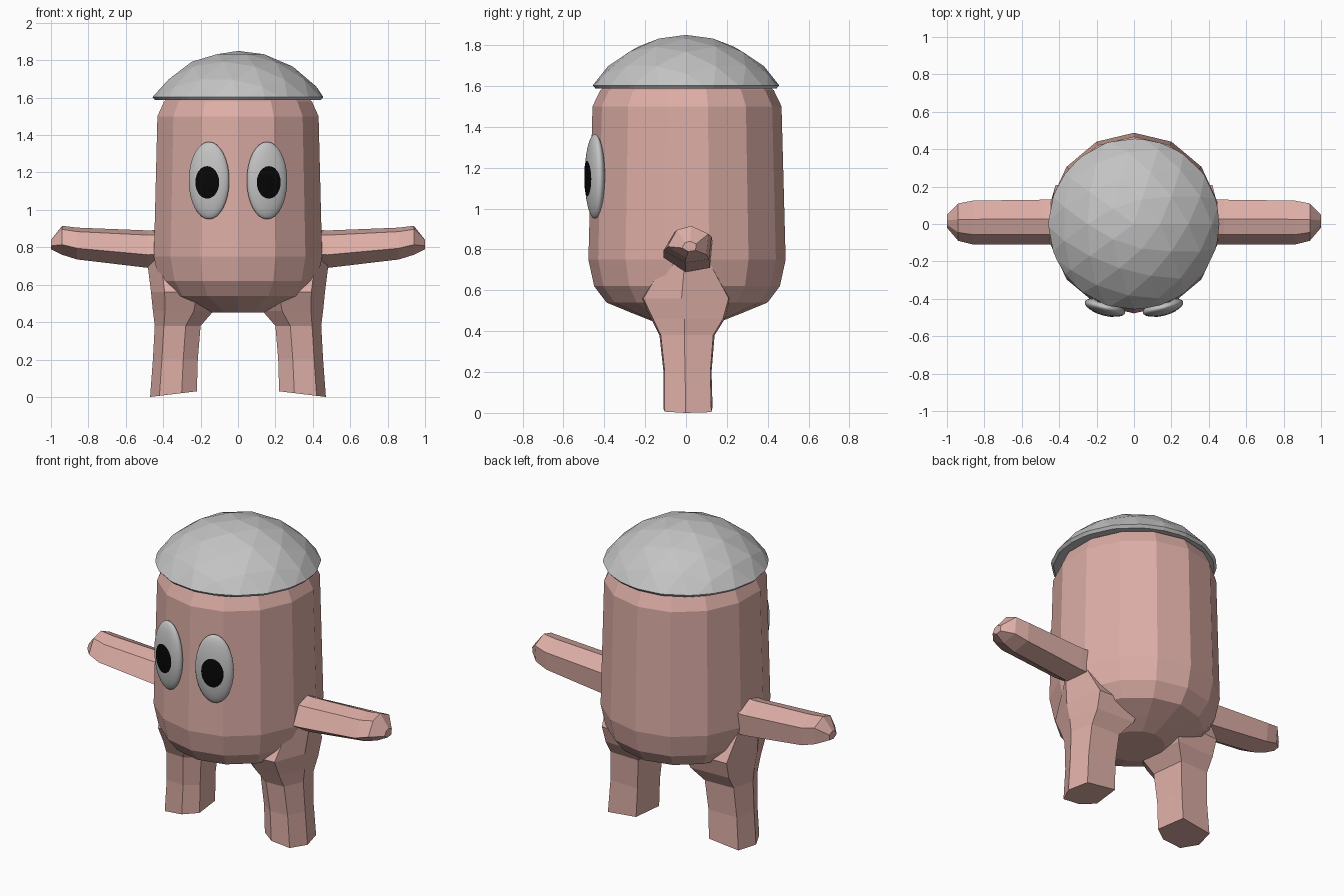
import bpy, bmesh, math
from mathutils import Vector, Matrix

if "Cube" in bpy.data.objects:
    bpy.data.objects.remove(bpy.data.objects["Cube"])


def material(name, rgb):
    m = bpy.data.materials.new(name)
    m.diffuse_color = (*rgb, 1)
    m.use_nodes = True
    m.node_tree.nodes["Principled BSDF"].inputs["Base Color"].default_value = m.diffuse_color
    return m


PINK = material("dusty pink", (0.72, 0.42, 0.38))
GREY = material("light grey", (0.55, 0.55, 0.55))
BLACK = material("black", (0.002, 0.002, 0.002))


def finish(bm, name, mat):
    bmesh.ops.recalc_face_normals(bm, faces=bm.faces)
    me = bpy.data.meshes.new(name)
    bm.to_mesh(me)
    bm.free()
    me.materials.append(mat)
    ob = bpy.data.objects.new(name, me)
    bpy.context.collection.objects.link(ob)
    return ob


def loft(name, rings, mat):
    """Closed skin through rings of points."""
    bm = bmesh.new()
    loops = [[bm.verts.new(p) for p in r] for r in rings]
    n = len(loops[0])
    for a, b in zip(loops, loops[1:]):
        for i in range(n):
            j = (i + 1) % n
            bm.faces.new((a[i], a[j], b[j], b[i]))
    bm.faces.new(loops[0])
    bm.faces.new(loops[-1])
    return finish(bm, name, mat)


def circle(n, phase=0.0):
    return [(math.cos(2 * math.pi * (i + phase) / n),
             math.sin(2 * math.pi * (i + phase) / n)) for i in range(n)]


# Body: faceted barrel (height, radius)
profile = [(0.45, 0.17), (0.49, 0.27), (0.54, 0.39), (0.62, 0.45), (0.75, 0.478),
           (1.5, 0.458), (1.58, 0.42), (1.63, 0.35)]
body = loft("body", [[(0.965 * r * c, 0.005 + 1.01 * r * s, z) for c, s in circle(14, 0.5)]
                     for z, r in profile], PINK)

# Legs: (height, inner x, outer x, front y, back y)
leg_rings = [(0.0, 0.22, 0.47, -0.11, 0.13), (0.2, 0.215, 0.455, -0.11, 0.125),
             (0.38, 0.20, 0.445, -0.13, 0.14), (0.46, 0.13, 0.455, -0.17, 0.19),
             (0.56, 0.10, 0.465, -0.22, 0.22), (0.72, 0.12, 0.485, -0.12, 0.13),
             (0.92, 0.15, 0.44, -0.08, 0.08)]
leg_shape = [(-1, -0.55), (-0.35, -1), (0.6, -0.95), (1, -0.1), (0.75, 0.95), (-0.8, 1)]
# Arms: (x, low z, high z, front y, back y)
arm_rings = [(0.3, 0.69, 0.90, -0.11, 0.13), (0.48, 0.69, 0.89, -0.11, 0.13),
             (0.86, 0.735, 0.905, -0.11, 0.125), (0.94, 0.76, 0.915, -0.09, 0.11),
             (1.0, 0.79, 0.84, -0.02, 0.05)]
arm_shape = [(-1, -0.3), (-0.55, 0.75), (0.15, 1), (1, 0.5), (0.9, -0.8), (-0.1, -1)]

limbs = []
for side in (-1, 1):
    rings = []
    for z, x0, x1, y0, y1 in leg_rings:
        rings.append([(side * ((x0 + x1) / 2 + u * (x1 - x0) / 2),
                       (y0 + y1) / 2 + v * (y1 - y0) / 2,
                       # foot sole slopes up towards the inside
                       z + (0.015 * (1 - u) if z == 0 else 0)) for u, v in leg_shape])
    limbs.append(loft("leg", rings, PINK))
    rings = [[(side * x, (y0 + y1) / 2 + u * (y1 - y0) / 2,
               (z0 + z1) / 2 + v * (z1 - z0) / 2) for u, v in arm_shape]
             for x, z0, z1, y0, y1 in arm_rings]
    limbs.append(loft("arm", rings, PINK))

# Fuse the limbs into the body
bpy.context.view_layer.objects.active = body
for limb in limbs:
    mod = body.modifiers.new("join", 'BOOLEAN')
    mod.operation, mod.solver, mod.object = 'UNION', 'EXACT', limb
    bpy.ops.object.modifier_apply(modifier=mod.name)
for limb in limbs:
    bpy.data.objects.remove(limb, do_unlink=True)

# Cap: top of a faceted sphere with a small bevelled rim
bm = bmesh.new()
R = 0.555
bmesh.ops.create_icosphere(bm, subdivisions=3, radius=R,
                           matrix=Matrix.Translation((0, 0, 1.85 - R)))
bmesh.ops.bisect_plane(bm, geom=bm.verts[:] + bm.edges[:] + bm.faces[:],
                       plane_co=(0, 0, 1.603), plane_no=(0, 0, 1), clear_inner=True)
rim = [e for e in bm.edges if e.is_boundary]
new = bmesh.ops.extrude_edge_only(bm, edges=rim)["geom"]
for v in [g for g in new if isinstance(g, bmesh.types.BMVert)]:
    v.co = (v.co.x * 0.97, v.co.y * 0.97, 1.587)
bmesh.ops.holes_fill(bm, edges=[e for e in bm.edges if e.is_boundary], sides=0)
finish(bm, "cap", GREY)

# Eyes: flattened balls turned outwards, with thin curved pupils
A, B, C = 0.112, 0.042, 0.207
for side, label in ((-1, "left"), (1, "right")):
    place = (Matrix.Translation((side * 0.155, -0.446, 1.157))
             @ Matrix.Rotation(side * math.radians(15), 4, 'Z'))
    bm = bmesh.new()
    bmesh.ops.create_uvsphere(bm, u_segments=32, v_segments=16, radius=1,
                              matrix=place @ Matrix.Diagonal((A, B, C, 1)))
    for f in bm.faces:
        f.smooth = True
    finish(bm, label + "_eye", GREY)

    bm = bmesh.new()

    def on_eye(x, z):
        y = -B * math.sqrt(1 - (x / A) ** 2 - (z / C) ** 2) - 0.002
        return bm.verts.new(place @ Vector((x, y, z)))

    loops = [[on_eye(0.066 * t * c, -0.01 + 0.087 * t * s) for c, s in circle(24)]
             for t in (0.25, 0.5, 0.75, 1)]
    bm.faces.new(loops[0])
    for a, b in zip(loops, loops[1:]):
        for i in range(24):
            j = (i + 1) % 24
            bm.faces.new((a[i], b[i], b[j], a[j]))
    finish(bm, label + "_pupil", BLACK)
